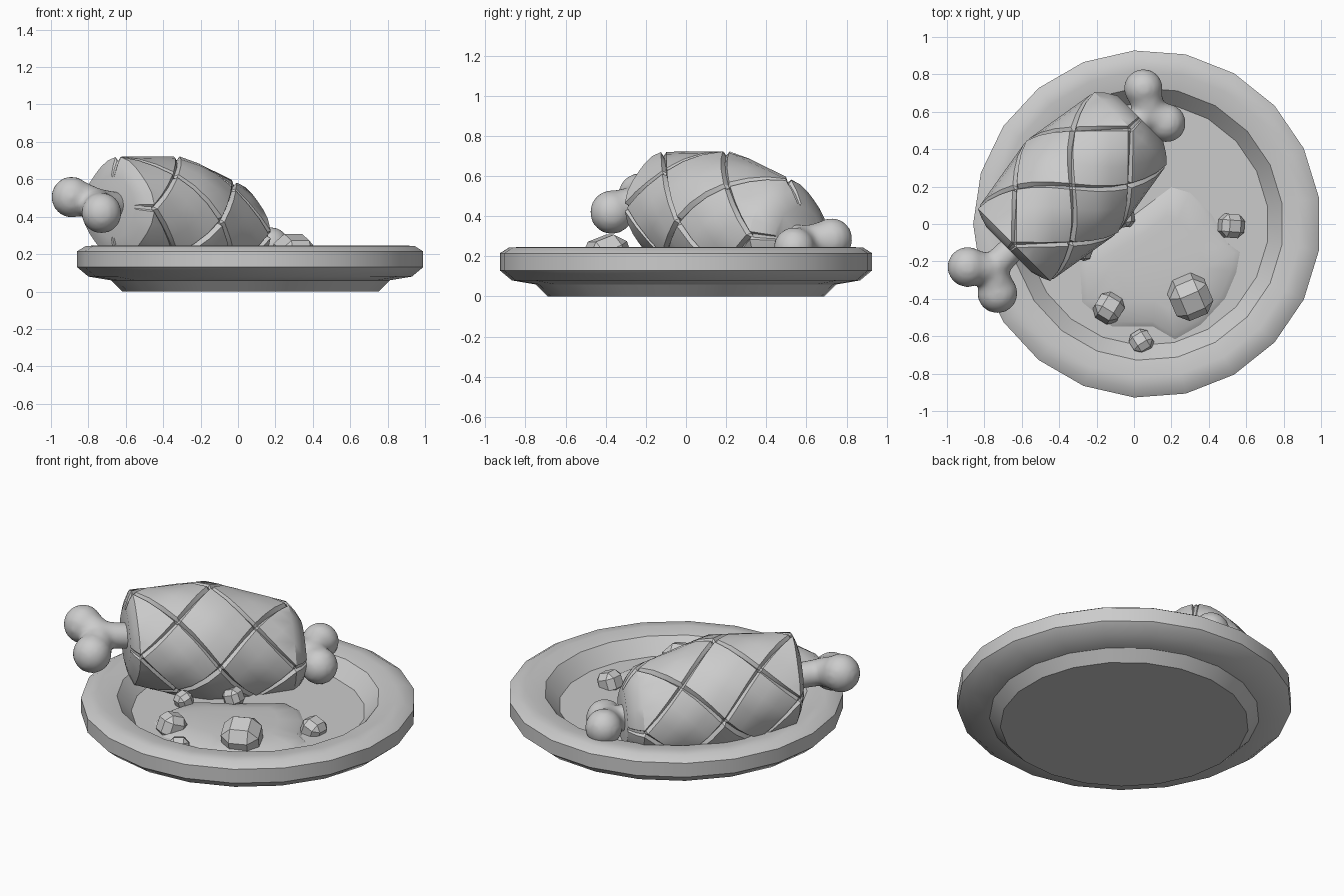
import bpy, bmesh, math
from mathutils import Vector, Matrix

cube = bpy.data.objects.get("Cube")
if cube:
    bpy.data.objects.remove(cube, do_unlink=True)

mat = bpy.data.materials.new("light_grey")
mat.use_nodes = True
GREY = (0.6, 0.6, 0.6, 1)
mat.diffuse_color = GREY
mat.node_tree.nodes["Principled BSDF"].inputs["Base Color"].default_value = GREY


def finish(bm, name, angle=32):
    """Turn a bmesh into a shaded object."""
    bmesh.ops.recalc_face_normals(bm, faces=bm.faces)
    me = bpy.data.meshes.new(name)
    bm.to_mesh(me)
    bm.free()
    me.materials.append(mat)
    ob = bpy.data.objects.new(name, me)
    bpy.context.collection.objects.link(ob)
    bpy.ops.object.select_all(action='DESELECT')
    ob.select_set(True)
    bpy.context.view_layer.objects.active = ob
    bpy.ops.object.shade_smooth_by_angle(angle=math.radians(angle))
    return ob


def bridge(bm, rings):
    """Join consecutive closed rings of vertices with quads."""
    for a, b in zip(rings, rings[1:]):
        for i in range(len(a)):
            j = (i + 1) % len(a)
            bm.faces.new((a[i], a[j], b[j], b[i]))


# Plate
SIDES = 21
plate_profile = [(0.69, 0), (0.75, 0.06), (0.87, 0.08), (0.93, 0.13),
                 (0.93, 0.215), (0.885, 0.243), (0.82, 0.247), (0.73, 0.23),
                 (0.65, 0.14)]
bm = bmesh.new()
rings = []
for r, z in plate_profile:
    angles = [math.tau * (i + 0.5) / SIDES for i in range(SIDES)]
    rings.append([bm.verts.new((0.07 + r * math.cos(a), r * math.sin(a), z)) for a in angles])
bridge(bm, rings)
bm.faces.new(rings[0])
bm.faces.new(rings[-1])
finish(bm, "plate")

# Meat frame: u runs along the bone, angle is measured from the top
CENTRE = Vector((-0.33, 0.2, 0.375))
ALONG = Vector((0.707, 0.707, -0.16))
ACROSS = Vector((-0.707, 0.707, 0))
STEP = 0.22
END = 2 * STEP
STOPS = (0, 0.045, 0.35, 0.65, 0.955, 1)


def meat_point(u, a, groove):
    """Barrel that tapers and turns squarer towards its ends."""
    t = abs(u) / END
    r = (0.348 - 0.073 * t) * (1 - 0.09 * t * t * math.sin(2 * a) ** 2) - groove
    return CENTRE + ALONG * u + ACROSS * (r * math.sin(a)) + Vector((0, 0, r * math.cos(a)))


# Diamond-scored meat
bm = bmesh.new()
n = len(STOPS) - 1
for row in range(-2, 3):
    for k in range(4):
        mid = math.radians(90 * k + (0 if row % 2 else 45))
        grid = []
        for s in STOPS:
            line = []
            for t in STOPS:
                u = min(max(STEP * (row + s + t - 1), -END), END)
                groove = 0.023 if s in (0, 1) or t in (0, 1) else 0
                a = mid + math.radians(45) * (s - t)
                line.append(bm.verts.new(meat_point(u, a, groove)))
            grid.append(line)
        for i in range(n):
            for j in range(n):
                beyond = (row == 2 and i + j >= n) or (row == -2 and i + j < n - 1)
                if not beyond:
                    bm.faces.new((grid[i][j], grid[i + 1][j],
                                  grid[i + 1][j + 1], grid[i][j + 1]))
loose = [v for v in bm.verts if not v.link_faces]
bmesh.ops.delete(bm, geom=loose, context='VERTS')
bmesh.ops.remove_doubles(bm, verts=bm.verts, dist=0.0005)

# Close the meat with blunt, rounded ends
rim = [e for e in bm.edges if e.is_boundary]
caps = bmesh.ops.holes_fill(bm, edges=rim, sides=0)["faces"]
for shrink, push in ((0.84, 0.04), (0.75, 0.035)):
    caps = bmesh.ops.extrude_discrete_faces(bm, faces=caps)["faces"]
    for cap in caps:
        hub = cap.calc_center_median()
        out = ALONG * (push if (hub - CENTRE).dot(ALONG) > 0 else -push * 0.5)
        for v in cap.verts:
            v.co = hub + (v.co - hub) * shrink + out
finish(bm, "scored_meat")


# Bone ends: a shaft that forks into two round knobs, fused together
def add_rod(bm, a, b, r1, r2):
    d = b - a
    m = Matrix.Translation((a + b) / 2) @ d.to_track_quat('Z', 'Y').to_matrix().to_4x4()
    bmesh.ops.create_cone(bm, cap_ends=True, segments=14, radius1=r1, radius2=r2,
                          depth=d.length, matrix=m)


def bone_end(name, root, fork, knobs, radius):
    bm = bmesh.new()
    root, fork = Vector(root), Vector(fork)
    add_rod(bm, root, fork, 0.07, 0.078)
    for knob in map(Vector, knobs):
        add_rod(bm, fork, knob, 0.08, radius * 0.95)
        bmesh.ops.create_uvsphere(bm, u_segments=14, v_segments=9, radius=radius,
                                  matrix=Matrix.Translation(knob))
    ob = finish(bm, name, 40)
    fuse = ob.modifiers.new("fuse", 'REMESH')
    fuse.mode = 'VOXEL'
    fuse.voxel_size = 0.016
    fuse.use_smooth_shade = True
    soften = ob.modifiers.new("soften", 'SMOOTH')
    soften.factor = 0.5
    soften.iterations = 6


bone_end("front_bone", (-0.58, -0.06, 0.45), (-0.76, -0.24, 0.475),
         [(-0.89, -0.23, 0.505), (-0.73, -0.37, 0.42)], 0.11)
bone_end("back_bone", (-0.02, 0.5, 0.3), (0.08, 0.6, 0.275),
         [(0.05, 0.725, 0.285), (0.173, 0.54, 0.24)], 0.106)

# Sauce puddle, low and domed
outline = [(0.2, 0.2), (0.3, 0.17), (0.42, 0.05), (0.5, -0.1), (0.57, -0.15),
           (0.55, -0.26), (0.49, -0.4), (0.36, -0.54), (0.22, -0.62), (0.1, -0.55),
           (-0.12, -0.55), (-0.28, -0.42), (-0.29, -0.25), (-0.25, -0.1), (0, 0.05)]
mid = Vector((0.13, -0.2))
bm = bmesh.new()
rings = [[bm.verts.new((*mid.lerp(Vector(p), f), z)) for p in outline]
         for f, z in ((1, 0.138), (0.92, 0.158), (0.6, 0.175))]
bridge(bm, rings)
bm.faces.new(rings[-1])
finish(bm, "sauce", 50)

# Vegetable chunks: chamfered, tilted cubes
chunks = [(0.3, -0.39, 0.19, 0.122), (0.52, -0.01, 0.155, 0.073), (-0.135, -0.45, 0.165, 0.083),
          (0.04, -0.63, 0.15, 0.066), (-0.055, 0.035, 0.18, 0.06), (-0.27, -0.14, 0.17, 0.055)]
for i, (x, y, z, r) in enumerate(chunks):
    bm = bmesh.new()
    bmesh.ops.create_cube(bm, size=r * 1.75)
    bmesh.ops.bevel(bm, geom=bm.edges[:], offset=r * 0.45, segments=1, affect='EDGES')
    turn = Matrix.Rotation(0.4 + i * 1.1, 4, 'Z') @ Matrix.Rotation(0.35, 4, 'X')
    bmesh.ops.transform(bm, matrix=Matrix.Translation((x, y, z)) @ turn, verts=bm.verts)
    finish(bm, f"vegetable_chunk_{i + 1}", 20)
